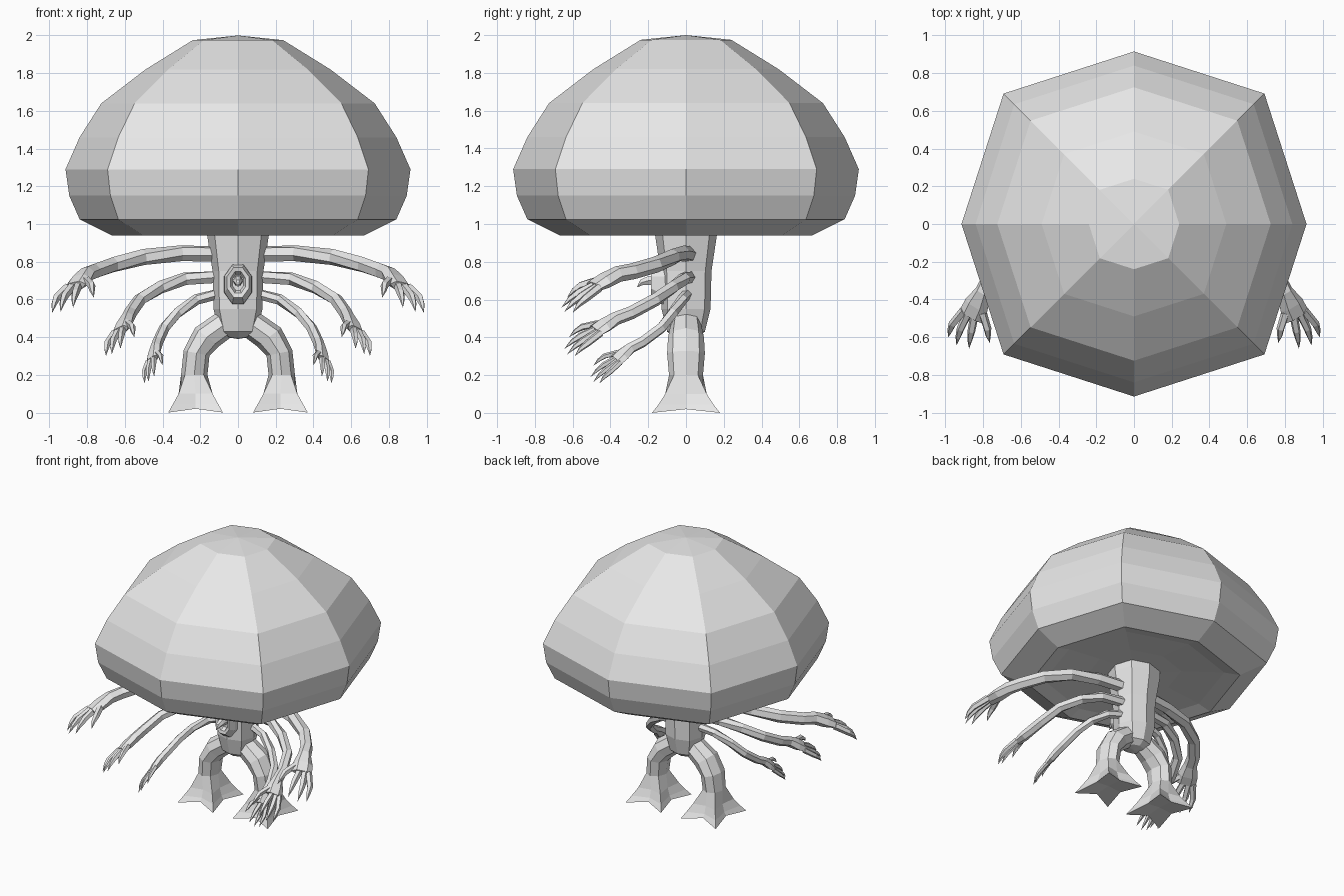
import bpy, bmesh, math
from mathutils import Vector

if "Cube" in bpy.data.objects:
    bpy.data.objects.remove(bpy.data.objects["Cube"])

grey = bpy.data.materials.new("plain grey")
grey.diffuse_color = (0.8, 0.8, 0.8, 1)
grey.use_nodes = True
grey.node_tree.nodes["Principled BSDF"].inputs["Base Color"].default_value = grey.diffuse_color


def finish(bm, name):
    bmesh.ops.recalc_face_normals(bm, faces=bm.faces)
    me = bpy.data.meshes.new(name)
    bm.to_mesh(me)
    bm.free()
    me.materials.append(grey)
    ob = bpy.data.objects.new(name, me)
    bpy.context.collection.objects.link(ob)
    return ob


def skin(bm, rings):
    """Bridge rings of points; a ring of one point is a tip. Open ends get capped."""
    loops = [[bm.verts.new(p) for p in r] for r in rings]
    for a, b in zip(loops, loops[1:]):
        n = max(len(a), len(b))
        for i in range(n):
            j = (i + 1) % n
            if len(a) == 1:
                bm.faces.new((a[0], b[i], b[j]))
            elif len(b) == 1:
                bm.faces.new((a[i], a[j], b[0]))
            else:
                bm.faces.new((a[i], a[j], b[j], b[i]))
    for end in (loops[0], loops[-1]):
        if len(end) > 2:
            bm.faces.new(end)


def octagon(r, z, diag=0.756):
    """Slightly squared octagon with corners on the axes."""
    if r == 0:
        return [Vector((0, 0, z))]
    d = r * diag
    return [Vector((x, y, z)) for x, y in
            ((r, 0), (d, d), (0, r), (-d, d), (-r, 0), (-d, -d), (0, -r), (d, -d))]


def tube(bm, pts, radii, side, n=6):
    """Sweep an ellipse (radius along side, radius across) along a path."""
    pts = [Vector(p) for p in pts]
    rings = []
    for i, p in enumerate(pts):
        ru, rv = radii[i]
        if ru == 0:
            rings.append([p])
            continue
        t = (pts[min(i + 1, len(pts) - 1)] - pts[max(i - 1, 0)]).normalized()
        u = Vector(side)
        u = (u - t * u.dot(t)).normalized()
        v = t.cross(u)
        rings.append([p + u * ru * math.cos(a) + v * rv * math.sin(a)
                      for a in (2 * math.pi * k / n for k in range(n))])
    skin(bm, rings)


# mushroom cap with a shallow hollow underside
bm = bmesh.new()
skin(bm, [octagon(r, z) for r, z in (
    (0, 1.0), (0.30, 0.99), (0.57, 0.965), (0.67, 0.94), (0.84, 1.025), (0.895, 1.15),
    (0.915, 1.29), (0.84, 1.46), (0.725, 1.64), (0.49, 1.82), (0.24, 1.975), (0, 2.0))])
finish(bm, "cap")

# stem body
bm = bmesh.new()
skin(bm, [octagon(r, z) for r, z in (
    (0, 0.39), (0.06, 0.40), (0.10, 0.43), (0.13, 0.55), (0.135, 0.75), (0.165, 0.95), (0.165, 1.0))])
finish(bm, "stem")

# raised mouth ring with a sunken middle
bm = bmesh.new()
skin(bm, [[Vector((rx * math.cos(a), y, 0.68 + dz + rz * math.sin(a)))
           for a in (2 * math.pi * (k + 0.5) / 8 for k in range(8))]
          for rx, rz, y, dz in ((0.08, 0.115, -0.09, 0), (0.078, 0.112, -0.14, 0),
                                (0.062, 0.085, -0.185, 0.01), (0.042, 0.062, -0.18, 0.01),
                                (0.032, 0.045, -0.15, 0.01))])
finish(bm, "mouth")

# small beak in the mouth
bm = bmesh.new()
tube(bm, [(0, -0.14, 0.70), (0, -0.20, 0.70), (0, -0.235, 0.69), (0, -0.26, 0.665)],
     [(0.028, 0.03), (0.026, 0.027), (0.018, 0.018), (0, 0)], (1, 0, 0))
finish(bm, "beak")

# legs: swept octagons that flare into four pointed feet
LEG = ((0.06, 0.475, 0.075, 0.08, 0.85), (0.165, 0.40, 0.08, 0.095, 0.65),
       (0.22, 0.315, 0.07, 0.10, 0.2), (0.232, 0.2, 0.07, 0.09, 0))
FOOT = ((0.225, 0.10, 0.075, 0.09, 0.09, 0.11), (0.225, 0.045, 0.09, 0.105, 0.12, 0.145),
        (0.225, 0.0, 0.105, 0.12, 0.145, 0.18))
for s, label in ((-1, "left"), (1, "right")):
    rings = []
    for x, z, rx, ry, tilt in LEG:
        rings.append([Vector((s * (x + rx * math.cos(tilt) * math.cos(a)), ry * math.sin(a),
                              z + rx * math.sin(tilt) * math.cos(a)))
                      for a in (math.pi * k / 4 for k in range(8))])
    for x, z, ax, ay, dx, dy in FOOT:
        rings.append([Vector((s * (x + px), py, z + (0.02 if z == 0 and k % 2 == 0 else 0)))
                      for k, (px, py) in enumerate(((ax, 0), (dx, dy), (0, ay), (-dx, dy),
                                                    (-ax, 0), (-dx, -dy), (0, -ay), (dx, -dy)))])
    rings.append([Vector((s * 0.225, 0, 0.03))])
    bm = bmesh.new()
    skin(bm, rings)
    finish(bm, label + "_leg")

# arms: path to the wrist, knuckle centre, thumb tip, outer finger tip, thickness, hand size
ARMS = {
    "upper": ([(0.08, 0.02, 0.84), (0.30, -0.02, 0.845), (0.50, -0.07, 0.825), (0.66, -0.16, 0.785),
               (0.76, -0.28, 0.75), (0.80, -0.36, 0.735)],
              (0.865, -0.49, 0.67), (0.765, -0.63, 0.61), (0.985, -0.60, 0.53), 0.043, 1.0),
    "middle": ([(0.08, 0.02, 0.72), (0.28, -0.01, 0.71), (0.41, -0.07, 0.665), (0.52, -0.16, 0.60),
                (0.57, -0.29, 0.53), (0.585, -0.37, 0.50)],
               (0.625, -0.48, 0.435), (0.55, -0.62, 0.40), (0.70, -0.59, 0.30), 0.035, 0.85),
    "lower": ([(0.08, 0.01, 0.635), (0.22, -0.02, 0.60), (0.32, -0.07, 0.53), (0.39, -0.13, 0.45),
               (0.425, -0.23, 0.375), (0.435, -0.29, 0.345)],
              (0.455, -0.37, 0.28), (0.40, -0.49, 0.25), (0.495, -0.46, 0.155), 0.029, 0.68)}
for s, label in ((-1, "left"), (1, "right")):
    for level, (path, knuckle, thumb, outer, r, size) in ARMS.items():
        flip = lambda p: Vector((s * p[0], p[1], p[2]))
        path = [flip(p) for p in path]
        knuckle, thumb, outer = flip(knuckle), flip(thumb), flip(outer)
        spread = (outer - thumb).normalized()
        reach = (knuckle - path[-1]).normalized()
        lift = Vector((s * 0.4, -0.3, 0.9))
        bm = bmesh.new()
        # arm and palm in one sweep
        tube(bm, path + [path[-1].lerp(knuckle, 0.55), knuckle],
             [(r, r)] * 5 + [(r * 1.05, r)] + [(0.068 * size, 0.038 * size), (0.07 * size, 0.026 * size)],
             spread)
        # four clawed fingers
        for t in (0, 0.4, 0.72, 1):
            base = knuckle + spread * (t - 0.5) * 0.105 * size - reach * 0.03 * size
            tip = thumb.lerp(outer, t) + reach * 4 * t * (1 - t) * 0.055 * size
            mid = base.lerp(tip, 0.5) + (spread * (t - 0.5) * 0.03 + lift * 0.016) * size
            near = mid.lerp(tip, 0.5) + lift * 0.006 * size
            f = 0.024 * size
            tube(bm, [base, mid, near, tip],
                 [(f, f), (f * 0.9, f * 0.9), (f * 0.6, f * 0.6), (0, 0)], spread, 5)
        finish(bm, f"{label}_{level}_arm")
